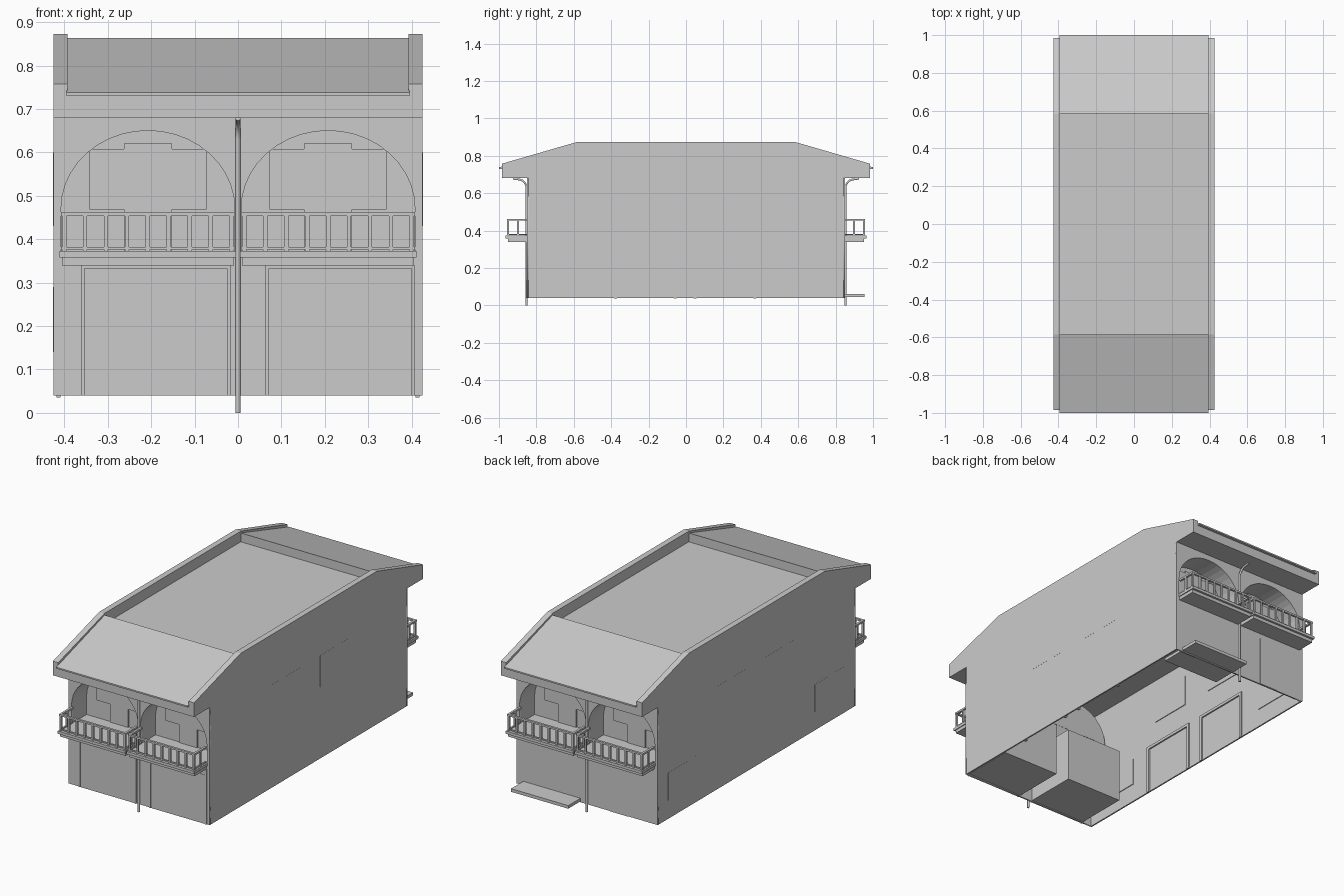
import bpy, bmesh, math
from mathutils import Vector

cube = bpy.data.objects.get("Cube")
if cube:
    bpy.data.objects.remove(cube, do_unlink=True)

GREY = (0.6, 0.6, 0.6, 1.0)
mat = bpy.data.materials.new("plain grey")
mat.use_nodes = True
mat.diffuse_color = GREY
mat.node_tree.nodes["Principled BSDF"].inputs["Base Color"].default_value = GREY

WALL_X, WALL_Y = 0.425, 0.85      # half width and half length of the body
BASE, EAVE = 0.04, 0.68           # wall bottom and soffit heights
BAY = 0.2075                      # centre of each bay


def add_mesh(name, bm):
    bmesh.ops.recalc_face_normals(bm, faces=bm.faces)
    mesh = bpy.data.meshes.new(name)
    bm.to_mesh(mesh)
    bm.free()
    mesh.materials.append(mat)
    obj = bpy.data.objects.new(name, mesh)
    bpy.context.collection.objects.link(obj)
    return obj


def boxes(name, spans):
    """One object made of boxes given as (x0, x1, y0, y1, z0, z1)."""
    bm = bmesh.new()
    for x0, x1, y0, y1, z0, z1 in spans:
        verts = bmesh.ops.create_cube(bm, size=1)["verts"]
        low, high = Vector((x0, y0, z0)), Vector((x1, y1, z1))
        for v in verts:
            v.co = (low + high) / 2 + v.co * (high - low)
    return add_mesh(name, bm)


def frame(x0, x1, y0, y1, z0, z1, t):
    """Three bars around an opening in the xz plane, open at the foot."""
    return [(x0, x0 + t, y0, y1, z0, z1), (x1 - t, x1, y0, y1, z0, z1),
            (x0, x1, y0, y1, z1 - t, z1)]


def extrude_x(name, profile, x0, x1):
    """Extrude a closed (y, z) profile along x."""
    bm = bmesh.new()
    face = bm.faces.new([bm.verts.new((x0, y, z)) for y, z in profile])
    out = bmesh.ops.extrude_face_region(bm, geom=[face], use_keep_orig=True)
    moved = [g for g in out["geom"] if isinstance(g, bmesh.types.BMVert)]
    bmesh.ops.translate(bm, verts=moved, vec=(x1 - x0, 0, 0))
    return add_mesh(name, bm)


def mirrored(half):
    return half + [(-y, z) for y, z in reversed(half)]


def arch(cx, bottom=0.37, spring=0.47, rise=0.18, half=0.2, steps=20):
    """Closed (x, z) outline of an arched opening."""
    curve = [(cx + half * math.cos(math.pi * i / steps),
              spring + rise * math.sin(math.pi * i / steps)) for i in range(steps + 1)]
    return [(cx - half, bottom), (cx + half, bottom)] + curve


def to_mesh_object(name, curve):
    """Turn curve data into a mesh object."""
    temp = bpy.data.objects.new(name + "_curve", curve)
    bpy.context.collection.objects.link(temp)
    deps = bpy.context.evaluated_depsgraph_get()
    mesh = bpy.data.meshes.new_from_object(temp.evaluated_get(deps))
    bpy.data.objects.remove(temp, do_unlink=True)
    mesh.materials.clear()
    mesh.materials.append(mat)
    obj = bpy.data.objects.new(name, mesh)
    bpy.context.collection.objects.link(obj)
    return obj


def add_spline(curve, points, cyclic):
    spline = curve.splines.new("POLY")
    spline.points.add(len(points) - 1)
    for p, co in zip(spline.points, points):
        p.co = (*co, 1)
    spline.use_cyclic_u = cyclic


# Roof slab: sloping ends, sunken flat middle, gutter lip
extrude_x("roof", mirrored([
    (-0.985, EAVE), (-0.985, 0.73), (-1, 0.73), (-1, 0.738),
    (-0.585, 0.863), (-0.585, 0.815)]), -0.395, 0.395)

# Side walls and the raised parapets above them
for side, label in ((1, "left"), (-1, "right")):
    extrude_x(label + "_parapet", mirrored([
        (-0.985, EAVE), (-0.985, 0.757), (-0.585, 0.873)]), side * 0.393, side * WALL_X)
    extrude_x(label + "_wall", [(-WALL_Y, BASE), (-WALL_Y, EAVE), (WALL_Y, EAVE), (WALL_Y, BASE)],
              side * 0.417, side * WALL_X)
    # Window panels set flush through the wall
    spans = [(-0.32, -0.08, 0.43, 0.6), (0.1, 0.35, 0.43, 0.6)]
    if side < 0:
        spans += [(-0.76, -0.5, 0.14, 0.29), (0.51, 0.76, 0.14, 0.29)]
    inner, outer = sorted((side * 0.413, side * 0.4255))
    boxes(label + "_windows", [(inner, outer, *s) for s in spans])
    # Door linings on the inside of the wall
    inner, outer = sorted((side * 0.409, side * 0.418))
    linings = []
    for y0 in (-0.385, 0.04):
        linings += [(inner, outer, y0, y0 + 0.335, 0.29, 0.305),
                    (inner, outer, y0, y0 + 0.015, 0.036, 0.305),
                    (inner, outer, y0 + 0.32, y0 + 0.335, 0.036, 0.305)]
    boxes(label + "_door_linings", linings)


def loggia(name, cx, s):
    """Arched recess: open tunnel closed by a back wall."""
    bm = bmesh.new()
    outline = arch(cx)
    front = [bm.verts.new((x, s * (WALL_Y - 0.002), z)) for x, z in outline]
    back = [bm.verts.new((x, s * (WALL_Y - 0.13), z)) for x, z in outline]
    n = len(outline)
    for i in range(n):
        if outline[i] != outline[(i + 1) % n]:
            j = (i + 1) % n
            bm.faces.new((front[i], front[j], back[j], back[i]))
    bm.faces.new(back)
    add_mesh(name, bm)
    # Door with a window on each side, raised from the back wall
    y0, y1 = sorted((s * (WALL_Y - 0.131), s * (WALL_Y - 0.123)))
    boxes(name + "_window_and_door", [
        (cx - 0.135, cx - 0.055, y0, y1, 0.468, 0.608),
        (cx + 0.055, cx + 0.135, y0, y1, 0.468, 0.608),
        (cx - 0.055, cx + 0.055, y0, y1, 0.37, 0.62)])


def balcony(name, cx, s):
    def at(x0, x1, d0, d1, z0, z1):
        y0, y1 = sorted((s * d0, s * d1))
        return (cx + x0, cx + x1, y0, y1, z0, z1)

    boxes(name + "_slab", [at(-0.198, 0.198, WALL_Y - 0.005, 0.953, 0.34, 0.36),
                           at(-0.203, 0.203, WALL_Y - 0.005, 0.965, 0.358, 0.373)])
    parts = [at(-0.2, 0.2, 0.945, 0.957, 0.453, 0.463),
             at(-0.2, 0.2, 0.947, 0.955, 0.376, 0.382)]
    for e in (-0.194, 0.194):
        parts += [at(e - 0.006, e + 0.006, WALL_Y, 0.957, 0.453, 0.463),
                  at(e - 0.004, e + 0.004, WALL_Y, 0.957, 0.376, 0.382),
                  at(e - 0.005, e + 0.005, 0.893, 0.903, 0.372, 0.455)]
    for i in range(9):
        x = -0.193 + i * 0.386 / 8
        parts.append(at(x - 0.005, x + 0.005, 0.946, 0.956, 0.372, 0.455))
    boxes(name + "_railing", parts)


# Front and back ends
for s, label in ((-1, "front"), (1, "back")):
    wall = bpy.data.curves.new(label + "_outline", "CURVE")
    wall.dimensions = "2D"
    wall.fill_mode = "BOTH"
    wall.extrude = 0.004
    add_spline(wall, [(x, z, 0) for x, z in (
        (-WALL_X, BASE), (WALL_X, BASE), (WALL_X, EAVE), (-WALL_X, EAVE))], True)
    for cx in (-BAY, BAY):
        add_spline(wall, [(x, z, 0) for x, z in arch(cx)], True)
    end = to_mesh_object(label + "_arcade_wall", wall)
    for v in end.data.vertices:
        x, z, d = v.co
        v.co = (x, s * (WALL_Y - 0.004) - d, z)

    for cx, part in ((-BAY, "right"), (BAY, "left")):
        loggia(f"{label}_{part}_loggia", cx, s)
        balcony(f"{label}_{part}_balcony", cx, s)

    # Rain pipe bending out to the eave
    pipe = bpy.data.curves.new(label + "_pipe_path", "CURVE")
    pipe.dimensions = "3D"
    pipe.bevel_depth = 0.006
    pipe.bevel_resolution = 1
    pipe.use_fill_caps = True
    path = [(0, s * 0.853, 0)]
    path += [(0, s * (0.903 - 0.05 * math.cos(a)), 0.63 + 0.045 * math.sin(a))
             for a in (math.pi / 2 * i / 5 for i in range(6))]
    path.append((0, s * 0.925, 0.678))
    add_spline(pipe, path, False)
    to_mesh_object(label + "_rain_pipe", pipe)

# Garage fronts and the rooms behind them
for x0, label in ((-0.362, "right"), (0.063, "left")):
    x1 = x0 + 0.345
    boxes(label + "_garage_frame", frame(x0, x1, -0.855, -0.845, BASE, 0.34, 0.008))
    boxes(label + "_garage_door", [(x0 + 0.012, x1 - 0.01, -0.852, -0.845, BASE, 0.306)])
    boxes(label + "_garage_room", [(x0, x1, -0.846, -0.55, BASE + 0.005, 0.34)])

# Back entrance: step, and the narrow door beside it
boxes("back_step", [(0.04, 0.385, 0.71, 0.955, 0.045, 0.062)])
boxes("back_door", [(-0.25, -0.14, 0.845, 0.853, BASE, 0.31)])
